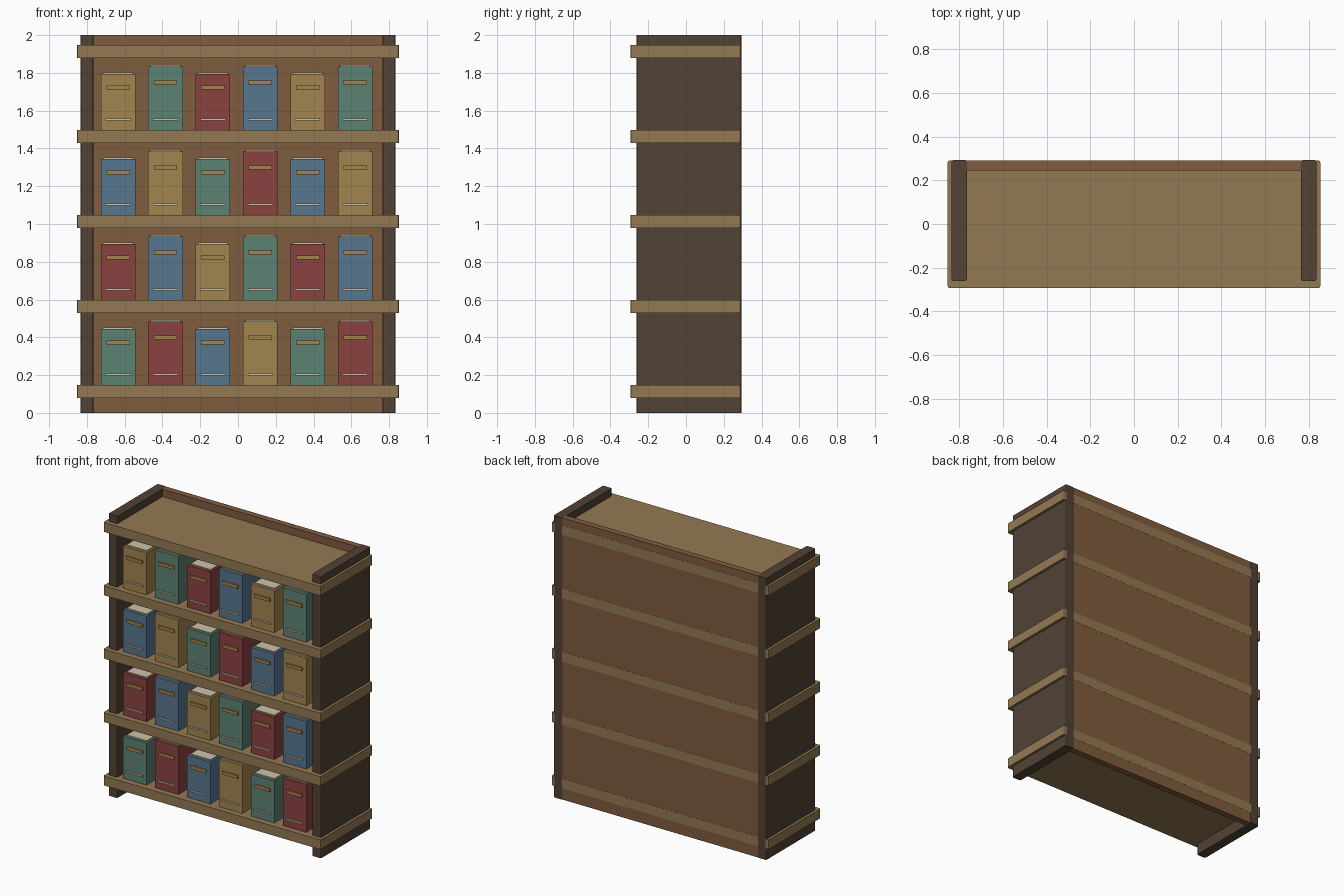
import bpy, bmesh

if "Cube" in bpy.data.objects:
    bpy.data.objects.remove(bpy.data.objects["Cube"])


def material(name, rgb):
    """Material from 0-255 display colour."""
    lin = [((c / 255 + 0.055) / 1.055) ** 2.4 for c in rgb]
    m = bpy.data.materials.new(name)
    m.diffuse_color = (*lin, 1)
    m.use_nodes = True
    m.node_tree.nodes["Principled BSDF"].inputs["Base Color"].default_value = m.diffuse_color
    return m


def box(name, x, y, z, mat, chamfer=0.0):
    """Box from (min, max) ranges, optionally with bevelled upright edges."""
    bm = bmesh.new()
    bmesh.ops.create_cube(bm, size=1)
    for v in bm.verts:
        v.co = [sum(r) / 2 + c * (r[1] - r[0]) for c, r in zip(v.co, (x, y, z))]
    if chamfer:
        upright = [e for e in bm.edges
                   if abs(e.verts[0].co.z - e.verts[1].co.z) > 1e-4]
        bmesh.ops.bevel(bm, geom=upright, offset=chamfer, segments=2,
                        profile=0.5, affect='EDGES')
    me = bpy.data.meshes.new(name)
    bm.to_mesh(me)
    bm.free()
    me.materials.append(mat)
    ob = bpy.data.objects.new(name, me)
    bpy.context.collection.objects.link(ob)
    return ob


dark_wood = material("dark_wood", (82, 66, 53))
back_wood = material("back_wood", (128, 92, 62))
shelf_wood = material("shelf_wood", (148, 121, 84))
paper = material("paper", (205, 195, 170))
gold = material("gold", (166, 132, 72))
covers = [material("teal_cover", (92, 130, 116)),
          material("red_cover", (138, 66, 64)),
          material("blue_cover", (86, 118, 143)),
          material("yellow_cover", (160, 133, 78))]

# Upright sides and back panel
for name, s in (("left_side", -1), ("right_side", 1)):
    x = sorted((s * 0.765, s * 0.835))
    box(name, x, (-0.262, 0.293), (0, 2), dark_wood, 0.01)
box("back_panel", (-0.77, 0.77), (0.245, 0.29), (0, 2), back_wood)

# Shelves, running through the sides and slightly past them
PITCH, THICK, FIRST = 0.45, 0.067, 0.08
for i in range(5):
    z = FIRST + i * PITCH
    box(f"shelf_{i + 1}", (-0.853, 0.853), (-0.293, 0.291), (z, z + THICK),
        shelf_wood, 0.01)

# Books: short and tall alternate, cover colours shift by one on each row
FRONT, BACK = -0.25, 0.11
for row in range(4):
    base = FIRST + THICK + row * PITCH
    for col in range(6):
        tall = col % 2
        h = 0.338 if tall else 0.298
        cx = -0.635 + 0.251 * col
        w = 0.0915
        tag = f"{row + 1}_{col + 1}"
        box(f"book_{tag}", (cx - w, cx + w), (FRONT, BACK), (base, base + h),
            covers[(row + col) % 4])
        # Page block showing above the cover
        box(f"pages_{tag}", (cx - w + 0.013, cx + w - 0.013),
            (FRONT + 0.02, BACK - 0.01), (base + h - 0.05, base + h + 0.006), paper)
        # Gold title band and pale lower stripe
        zl = base + (0.252 if tall else 0.226)
        box(f"title_band_{tag}", (cx - 0.062, cx + 0.062),
            (FRONT - 0.01, FRONT + 0.005), (zl - 0.011, zl + 0.011), gold)
        box(f"lower_stripe_{tag}", (cx - 0.066, cx + 0.066),
            (FRONT - 0.008, FRONT + 0.005), (base + 0.051, base + 0.061), paper)
